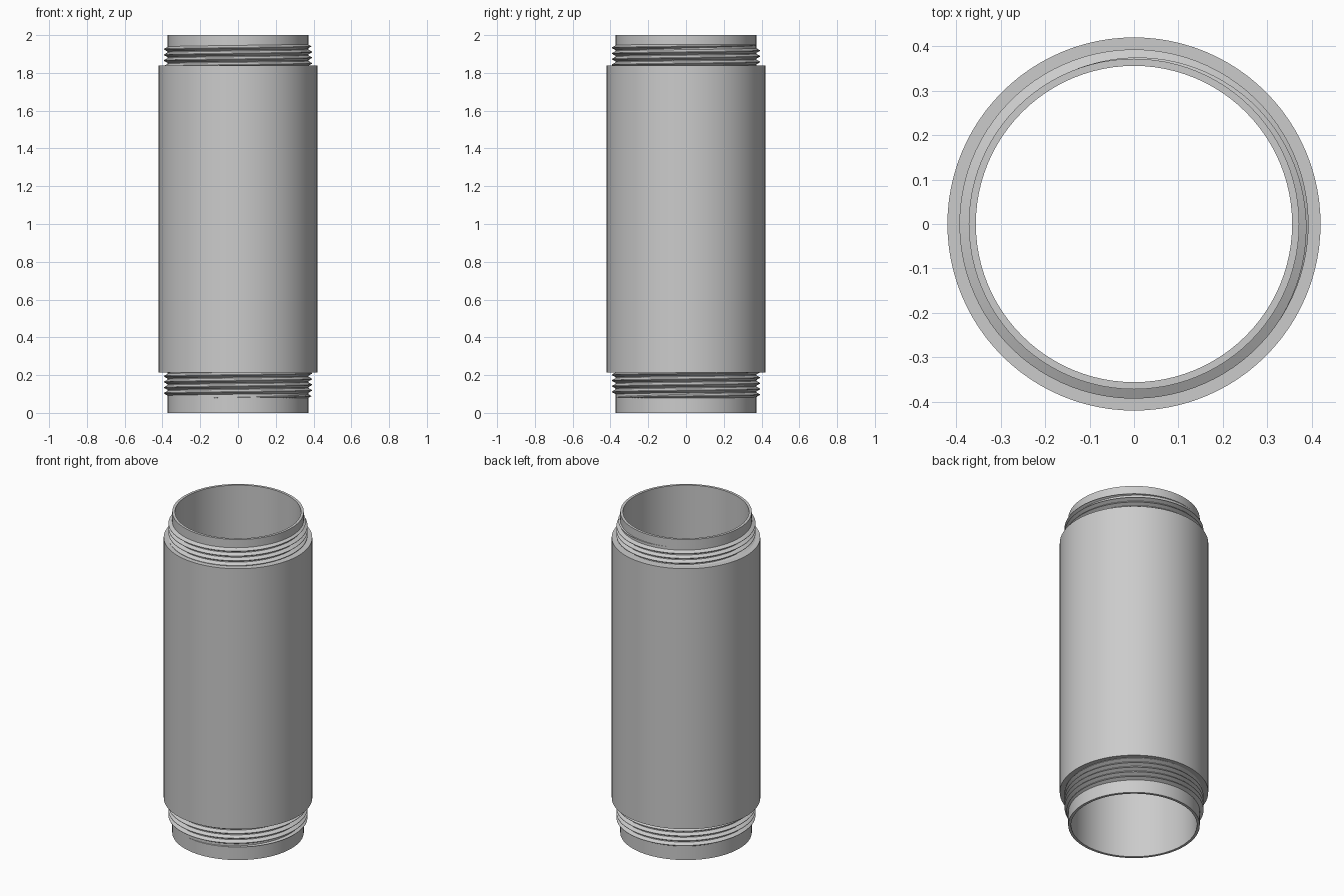
import bpy
import bmesh
from math import cos, sin, pi, radians

default = bpy.data.objects.get("Cube")
if default:
    bpy.data.objects.remove(default, do_unlink=True)

SIDES = 96
BORE, NECK, BODY, CREST = 0.356, 0.372, 0.42, 0.393
BODY_LOW, BODY_HIGH, TOP = 0.215, 1.84, 2.0
PITCH = 0.03

grey = bpy.data.materials.new("grey metal")
grey.use_nodes = True
colour = (0.6, 0.6, 0.6, 1)
grey.diffuse_color = colour
grey.node_tree.nodes["Principled BSDF"].inputs["Base Color"].default_value = colour


def finish(name, bm):
    bmesh.ops.recalc_face_normals(bm, faces=bm.faces)
    mesh = bpy.data.meshes.new(name)
    bm.to_mesh(mesh)
    bm.free()
    obj = bpy.data.objects.new(name, mesh)
    bpy.context.collection.objects.link(obj)
    mesh.materials.append(grey)
    bpy.ops.object.select_all(action="DESELECT")
    obj.select_set(True)
    bpy.context.view_layer.objects.active = obj
    bpy.ops.object.shade_smooth_by_angle(angle=radians(25))
    return obj


def bridge(bm, a, b):
    for i in range(len(a)):
        j = (i + 1) % len(a)
        bm.faces.new((a[i], a[j], b[j], b[i]))


# Hollow tube with a thicker sleeve between two necks
def tube(name, profile):
    bm = bmesh.new()
    rings = []
    for k in range(SIDES):
        a = 2 * pi * k / SIDES
        rings.append([bm.verts.new((r * cos(a), r * sin(a), z)) for r, z in profile])
    for k in range(SIDES):
        bridge(bm, rings[k], rings[(k + 1) % SIDES])
    return finish(name, bm)


# Right-handed ridge whose free end fades into the neck
def thread(name, z_start, z_end, end_angle, fade_top):
    bm = bmesh.new()
    steps = int((z_end - z_start) / PITCH * SIDES)
    fade = SIDES * 0.4
    sections = []
    for k in range(steps + 1):
        from_free = steps - k if fade_top else k
        height = max(0.03, min(1, from_free / fade))
        turn = -from_free if fade_top else from_free
        a = end_angle + 2 * pi * turn / SIDES
        z = z_start + PITCH * k / SIDES
        half = PITCH * 0.46 * height
        crest = NECK + (CREST - NECK) * height
        section = ((NECK - 0.002, z - half), (crest, z - half * 0.1),
                   (crest, z + half * 0.1), (NECK - 0.002, z + half))
        sections.append([bm.verts.new((r * cos(a), r * sin(a), h)) for r, h in section])
    for a, b in zip(sections, sections[1:]):
        bridge(bm, a, b)
    bm.faces.new(sections[0])
    bm.faces.new(sections[-1])
    return finish(name, bm)


tube("sleeve_tube", [(BORE, 0), (NECK, 0), (NECK, BODY_LOW), (BODY, BODY_LOW),
                     (BODY, BODY_HIGH), (NECK, BODY_HIGH), (NECK, TOP), (BORE, TOP)])
thread("top_thread", BODY_HIGH - 0.03, 1.95, radians(110), True)
thread("bottom_thread", 0.08, BODY_LOW + 0.03, radians(-110), False)
